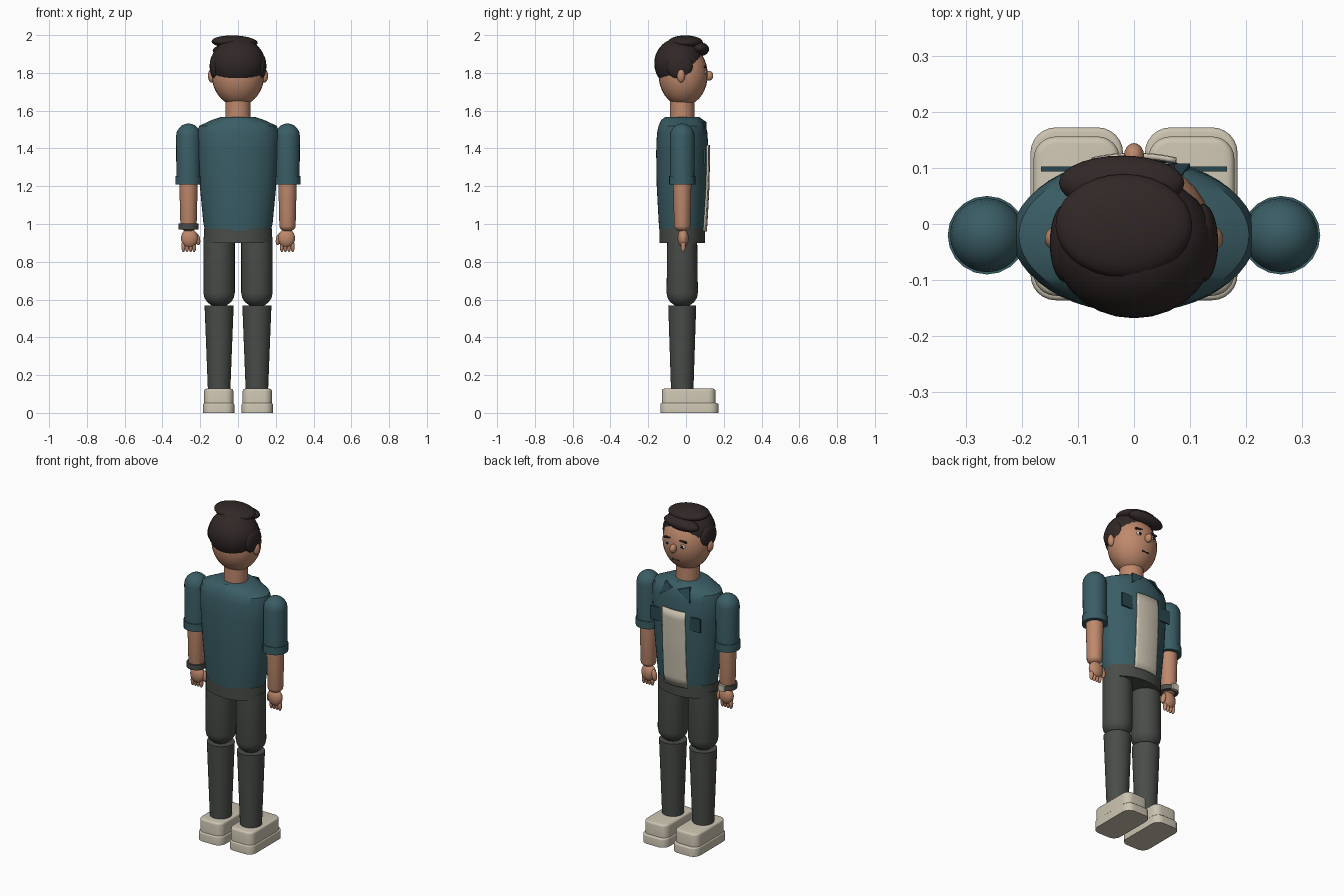
import bpy, bmesh, math
from mathutils import Matrix, Vector

cube = bpy.data.objects.get("Cube")
if cube:
    bpy.data.objects.remove(cube, do_unlink=True)

AXIS = -0.02  # depth of the body's centre line


def material(name, r, g, b):
    m = bpy.data.materials.new(name)
    m.use_nodes = True
    m.diffuse_color = (r, g, b, 1)
    m.node_tree.nodes["Principled BSDF"].inputs["Base Color"].default_value = (r, g, b, 1)
    return m


SKIN = material("skin", 0.52, 0.25, 0.15)
HAIR = material("dark brown hair", 0.030, 0.021, 0.020)
TEAL = material("teal shirt", 0.042, 0.11, 0.13)
POCKET = material("dark teal trim", 0.022, 0.065, 0.08)
GREY = material("charcoal trousers", 0.066, 0.073, 0.064)
CREAM = material("cream", 0.60, 0.55, 0.44)
WHITE = material("eye white", 0.75, 0.75, 0.72)
BLACK = material("eye black", 0.012, 0.010, 0.010)


def finish(name, bm, mat, smooth=True):
    bmesh.ops.recalc_face_normals(bm, faces=bm.faces[:])
    mesh = bpy.data.meshes.new(name)
    bm.to_mesh(mesh)
    bm.free()
    mesh.materials.append(mat)
    ob = bpy.data.objects.new(name, mesh)
    bpy.context.collection.objects.link(ob)
    if smooth:
        bpy.ops.object.select_all(action='DESELECT')
        bpy.context.view_layer.objects.active = ob
        ob.select_set(True)
        bpy.ops.object.shade_smooth_by_angle(angle=math.radians(35))
    return ob


def ball(name, mat, centre, radii, tilt=0, cut=None):
    """Ellipsoid, optionally tilted sideways or cut flat below a height."""
    bm = bmesh.new()
    bmesh.ops.create_uvsphere(bm, u_segments=28, v_segments=18, radius=1)
    bm.transform(Matrix.Translation(centre) @ Matrix.Rotation(math.radians(tilt), 4, 'Y')
                 @ Matrix.Diagonal((*radii, 1)))
    if cut:
        bmesh.ops.bisect_plane(bm, geom=bm.verts[:] + bm.edges[:] + bm.faces[:],
                               plane_co=(0, 0, cut), plane_no=(0, 0, -1), clear_outer=True)
        bmesh.ops.holes_fill(bm, edges=[e for e in bm.edges if e.is_boundary])
    return finish(name, bm, mat)


def tube(name, mat, x, rings, y=AXIS, sides=32):
    """Loft of elliptical rings, each (height, x radius, y radius)."""
    bm = bmesh.new()
    loops = []
    for z, rx, ry in rings:
        angles = [2 * math.pi * i / sides for i in range(sides)]
        loops.append([bm.verts.new((x + rx * math.cos(a), y + ry * math.sin(a), z)) for a in angles])
    for low, high in zip(loops, loops[1:]):
        for i in range(sides):
            j = (i + 1) % sides
            bm.faces.new((low[i], low[j], high[j], high[i]))
    bm.faces.new(loops[0])
    bm.faces.new(loops[-1])
    return finish(name, bm, mat)


def dome(z, r, height, direction):
    """Rings of a rounded end, from the widest ring to the tip."""
    steps = [math.radians(a) for a in (0, 20, 40, 60, 75, 87)]
    return [(z + direction * height * math.sin(a), r * math.cos(a), r * math.cos(a)) for a in steps]


def box(name, mat, centre, size, corner=0, edge=0, tilt=0):
    """Box with rounded upright corners and a softened top rim."""
    bm = bmesh.new()
    bmesh.ops.create_cube(bm, size=1)
    bm.transform(Matrix.Diagonal((*size, 1)))
    if corner:
        upright = [e for e in bm.edges if abs(e.verts[0].co.z - e.verts[1].co.z) > 1e-4]
        bmesh.ops.bevel(bm, geom=upright, offset=corner, segments=6, profile=0.5, affect='EDGES')
    if edge:
        rim = [e for e in bm.edges if all(v.co.z > size[2] * 0.49 for v in e.verts)]
        bmesh.ops.bevel(bm, geom=rim, offset=edge, segments=3, profile=0.5, affect='EDGES')
    bm.transform(Matrix.Translation(centre) @ Matrix.Rotation(math.radians(tilt), 4, 'Y'))
    return finish(name, bm, mat)


# Torso and hips
TORSO = [(0.93, 0.165, 0.118), (1.0, 0.183, 0.124), (1.2, 0.202, 0.135), (1.38, 0.214, 0.138),
         (1.48, 0.217, 0.134), (1.52, 0.205, 0.125), (1.55, 0.14, 0.112), (1.567, 0.09, 0.09)]
tube("shirt_body", TEAL, 0, TORSO, sides=48)
tube("hips", GREY, 0, [(0.9, 0.18, 0.121), (0.975, 0.18, 0.121)], sides=48)


def chest(x, z):
    """Depth of the shirt's front surface."""
    for (z0, a0, b0), (z1, a1, b1) in zip(TORSO, TORSO[1:]):
        if z0 <= z <= z1:
            t = (z - z0) / (z1 - z0)
            rx, ry = a0 + t * (a1 - a0), b0 + t * (b1 - b0)
            return AXIS + ry * math.sqrt(1 - (x / rx) ** 2)


# Undershirt panel showing through the open shirt
bm = bmesh.new()
rows = []
for k in range(10):
    z = 0.96 + k * 0.051
    rows.append([bm.verts.new((x * 0.0125, chest(x * 0.0125, z) + 0.005, z)) for x in range(-6, 7)])
for low, high in zip(rows, rows[1:]):
    for i in range(12):
        bm.faces.new((low[i], low[i + 1], high[i + 1], high[i]))
panel = finish("undershirt_panel", bm, CREAM)
solid = panel.modifiers.new("thickness", 'SOLIDIFY')
solid.thickness = 0.009
solid.offset = 0

# Neck and head
tube("neck", SKIN, 0, [(1.54, 0.066, 0.064), (1.68, 0.066, 0.064)])
ball("head", SKIN, (0, -0.015, 1.79), (0.139, 0.13, 0.165))
ball("nose", SKIN, (0, 0.121, 1.785), (0.018, 0.023, 0.026))
box("mouth", BLACK, (0, 0.094, 1.71), (0.05, 0.009, 0.007))

# Hair
ball("hair_cap", HAIR, (0, -0.038, 1.85), (0.144, 0.13, 0.135), cut=1.757)
ball("hair_top", HAIR, (-0.018, -0.003, 1.963), (0.122, 0.092, 0.035), tilt=2)
ball("hair_fringe", HAIR, (-0.022, 0.073, 1.925), (0.112, 0.049, 0.036), tilt=-4)

for side, s in (("left", 1), ("right", -1)):
    # Face and side hair
    ball(side + "_side_hair", HAIR, (s * 0.122, -0.034, 1.835), (0.028, 0.07, 0.068))
    ball(side + "_ear", SKIN, (s * 0.14, -0.026, 1.785), (0.019, 0.021, 0.036))
    ball(side + "_eye", WHITE, (s * 0.048, 0.103, 1.803), (0.019, 0.007, 0.012))
    ball(side + "_pupil", BLACK, (s * 0.048, 0.108, 1.803), (0.009, 0.005, 0.009))
    box(side + "_eyebrow", HAIR, (s * 0.05, 0.101, 1.833), (0.045, 0.012, 0.009), tilt=s * 6)

    # Collar flap and pocket
    bm = bmesh.new()
    corners = [Vector(c) for c in ((s * 0.02, 0.108, 1.54), (s * 0.08, 0.082, 1.557), (s * 0.1, 0.108, 1.478))]
    front = [bm.verts.new(c) for c in corners]
    back = [bm.verts.new(c - Vector((0, 0.014, 0))) for c in corners]
    bm.faces.new(front)
    bm.faces.new(back)
    for i in range(3):
        j = (i + 1) % 3
        bm.faces.new((front[i], front[j], back[j], back[i]))
    finish(side + "_collar", bm, POCKET, smooth=False)
    box(side + "_pocket", POCKET, (s * 0.127, 0.098, 1.355), (0.078, 0.009, 0.08))

    # Arm
    arm = s * 0.262
    tube(side + "_sleeve", TEAL, arm, [(1.22, 0.064, 0.064)] + dome(1.465, 0.066, 0.067, 1), sides=24)
    tube(side + "_sleeve_cuff", TEAL, arm, [(1.21, 0.07, 0.07), (1.255, 0.07, 0.07)], sides=20)
    tube(side + "_forearm", SKIN, arm, dome(0.99, 0.043, 0.03, -1)[::-1] + [(1.23, 0.049, 0.049)], sides=24)
    ball(side + "_palm", SKIN, (s * 0.257, -0.015, 0.925), (0.045, 0.029, 0.05))
    ball(side + "_thumb", SKIN, (s * 0.215, -0.008, 0.92), (0.014, 0.016, 0.033), tilt=s * 12)
    for i in range(4):
        ball(f"{side}_finger_{i + 1}", SKIN, (s * (0.232 + i * 0.019), -0.015, 0.882), (0.0105, 0.0125, 0.031))

    # Leg
    leg = s * 0.1
    tube(side + "_thigh", GREY, leg, dome(0.635, 0.083, 0.075, -1)[::-1] + [(0.93, 0.083, 0.079)])
    tube(side + "_shin", GREY, leg, [(0.11, 0.059, 0.059), (0.568, 0.077, 0.074)])

    # Shoe
    box(side + "_shoe_sole", CREAM, (s * 0.102, 0.018, 0.026), (0.165, 0.308, 0.052), 0.045, 0.008)
    box(side + "_shoe_upper", CREAM, (s * 0.102, 0.014, 0.085), (0.154, 0.284, 0.086), 0.04, 0.012)

# Watch on one wrist
tube("watch_strap", GREY, -0.262, [(0.972, 0.053, 0.053), (1.002, 0.053, 0.053)], sides=24)
box("watch_face", CREAM, (-0.262, 0.034, 0.987), (0.04, 0.014, 0.036))
